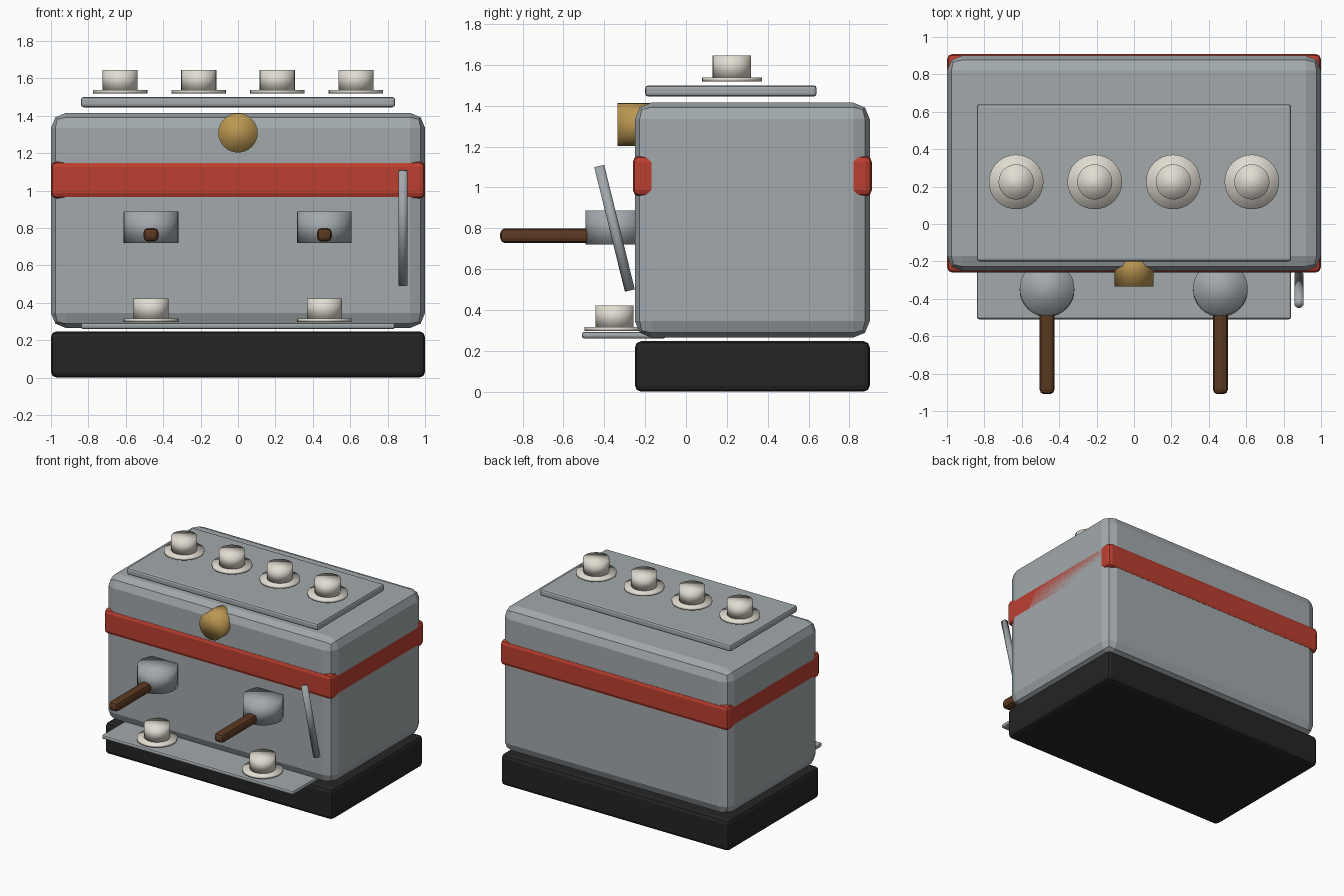
import bpy
from math import pi
from mathutils import Vector

start_cube = bpy.data.objects.get("Cube")
if start_cube:
    bpy.data.objects.remove(start_cube, do_unlink=True)


def material(name, r, g, b):
    mat = bpy.data.materials.new(name)
    mat.use_nodes = True
    mat.diffuse_color = (r, g, b, 1)
    mat.node_tree.nodes["Principled BSDF"].inputs["Base Color"].default_value = (r, g, b, 1)
    return mat


STEEL = material("brushed steel", 0.36, 0.395, 0.415)
RED = material("red band", 0.50, 0.050, 0.030)
BLACK = material("black base", 0.018, 0.018, 0.018)
CERAMIC = material("cream ceramic", 0.76, 0.72, 0.64)
WOOD = material("dark wood", 0.105, 0.040, 0.016)
BRASS = material("brass", 0.50, 0.31, 0.085)


def box(name, low, high, bevel, mat):
    """Bevelled box between two opposite corners."""
    low, high = Vector(low), Vector(high)
    bpy.ops.mesh.primitive_cube_add(size=1, location=(low + high) / 2)
    obj = bpy.context.object
    obj.name = name
    obj.scale = high - low
    bpy.ops.object.transform_apply(location=False, rotation=False, scale=True)
    mod = obj.modifiers.new("rounded edges", "BEVEL")
    mod.width = bevel
    mod.segments = 2
    obj.data.materials.append(mat)
    return obj


def rod(name, start, end, radius, mat):
    """Smooth cylinder running from start to end."""
    start, end = Vector(start), Vector(end)
    axis = end - start
    bpy.ops.mesh.primitive_cylinder_add(vertices=32, radius=radius, depth=axis.length,
                                        location=(start + end) / 2)
    obj = bpy.context.object
    obj.name = name
    obj.rotation_euler = axis.to_track_quat("Z", "Y").to_euler()
    bpy.ops.object.shade_smooth()
    obj.data.materials.append(mat)
    return obj


def cup_and_saucer(name, x, y, z):
    rod(name + "_saucer", (x, y, z), (x, y, z + 0.018), 0.146, CERAMIC)
    rod(name + "_cup", (x, y, z + 0.016), (x, y, z + 0.125), 0.094, CERAMIC)


# Housing: base, body and the band around it
box("base", (-1, -0.25, 0), (1, 0.9, 0.247), 0.03, BLACK)
box("body", (-1, -0.25, 0.265), (1, 0.9, 1.415), 0.08, STEEL)
box("band", (-1, -0.26, 0.957), (1, 0.91, 1.155), 0.03, RED)

# Trays above and in front
box("cup_warmer", (-0.84, -0.20, 1.445), (0.84, 0.64, 1.50), 0.015, STEEL)
box("drip_tray", (-0.84, -0.51, 0.26), (0.84, -0.10, 0.292), 0.012, STEEL)

# Row of cups on the warmer
for i in range(4):
    cup_and_saucer(f"warmer_{i + 1}", -0.63 + 0.42 * i, 0.225, 1.52)

# Brewing heads, their handles and the cups below
for side, x in (("right", -0.465), ("left", 0.462)):
    rod(side + "_brew_head", (x, -0.345, 0.72), (x, -0.345, 0.888), 0.146, STEEL)
    box(side + "_handle", (x - 0.04, -0.91, 0.727), (x + 0.04, -0.35, 0.8), 0.025, WOOD)
    cup_and_saucer(side, x, -0.35, 0.298)

# Gauge and steam wand
rod("pressure_gauge", (0, -0.335, 1.308), (0, -0.13, 1.308), 0.105, BRASS)
rod("steam_wand", (0.882, -0.425, 1.105), (0.882, -0.275, 0.495), 0.025, STEEL)
